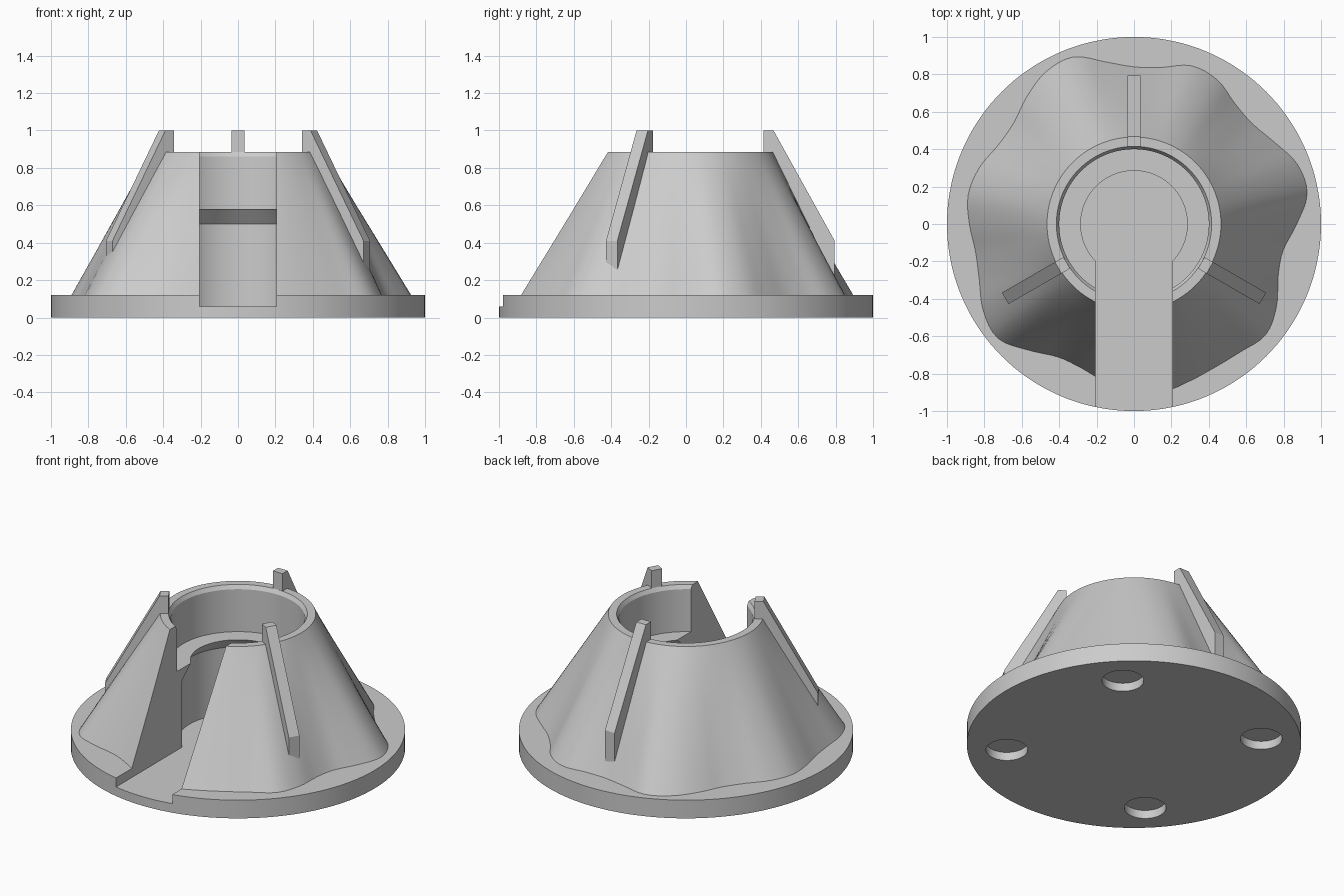
import bpy
import bmesh
import math
from mathutils import Matrix

cube = bpy.data.objects.get("Cube")
if cube:
    bpy.data.objects.remove(cube, do_unlink=True)

grey = bpy.data.materials.new("plain grey")
grey.use_nodes = True
grey.diffuse_color = (0.6, 0.6, 0.6, 1)
grey.node_tree.nodes["Principled BSDF"].inputs["Base Color"].default_value = (0.6, 0.6, 0.6, 1)

SEGMENTS = 144
BASE_TOP, BODY_TOP, FLOOR = 0.12, 0.885, 0.06
RIM = 0.465


def make(name, bm):
    bmesh.ops.recalc_face_normals(bm, faces=bm.faces)
    mesh = bpy.data.meshes.new(name)
    bm.to_mesh(mesh)
    bm.free()
    mesh.materials.append(grey)
    obj = bpy.data.objects.new(name, mesh)
    bpy.context.collection.objects.link(obj)
    return obj


def loft(name, rings):
    """Skin closed rings of points and cap both ends."""
    bm = bmesh.new()
    loops = [[bm.verts.new(p) for p in ring] for ring in rings]
    n = len(loops[0])
    for low, high in zip(loops, loops[1:]):
        for i in range(n):
            j = (i + 1) % n
            bm.faces.new((low[i], low[j], high[j], high[i]))
    bm.faces.new(loops[0][::-1])
    bm.faces.new(loops[-1])
    return make(name, bm)


def ring(radius, z, x=0, y=0, n=SEGMENTS):
    """Ring whose radius is a number or a function of the turn fraction."""
    pts = []
    for i in range(n):
        r = radius(i / n) if callable(radius) else radius
        a = math.tau * i / n
        pts.append((x + r * math.cos(a), y + r * math.sin(a), z))
    return pts


def cut(target, cutters):
    bpy.context.view_layer.objects.active = target
    for cutter in cutters:
        mod = target.modifiers.new("cut", "BOOLEAN")
        mod.operation = "DIFFERENCE"
        mod.solver = "EXACT"
        mod.object = cutter
        bpy.ops.object.modifier_apply(modifier=mod.name)


# Wavy foot outline: radius in hundredths at even steps round the circle
WAVE = [87, 94, 93, 87, 83, 84, 89, 90, 85, 84, 88, 95, 94, 89, 84, 84, 88, 90,
        88, 86, 88, 93, 95, 88, 82, 82, 86, 90, 91, 89, 88, 89, 92, 88, 82, 81]


def foot_radius(turn):
    """Smooth periodic curve through the outline radii."""
    n = len(WAVE)
    k = int(turn * n)
    t = turn * n - k
    a, b, c, d = (WAVE[(k + o) % n] / 100 for o in (-1, 0, 1, 2))
    return b + t / 2 * (c - a + t * (2 * a - 5 * b + 4 * c - d + t * (3 * (b - c) + d - a)))


# Base plate and the flared body
base = loft("base_plate", [ring(1, 0), ring(1, BASE_TOP)])
ROWS = 10
body = loft("flared_body", [
    ring(lambda turn, f=i / ROWS: foot_radius(turn) * (1 - f) + RIM * f,
         BASE_TOP + (BODY_TOP - BASE_TOP) * i / ROWS)
    for i in range(ROWS + 1)])

# Stepped bore: wide chamber, tapered ledge, upper cup, chamfered mouth
bore = loft("bore_cutter", [ring(r, z) for r, z in [
    (0.355, FLOOR), (0.355, 0.5), (0.285, 0.58), (0.4, 0.58),
    (0.4, 0.86), (0.415, BODY_TOP), (0.415, 1.1)]])

# Front slot
bm = bmesh.new()
bmesh.ops.create_cube(bm, size=1, matrix=Matrix.Translation((0, -0.6, FLOOR + 0.6))
                      @ Matrix.Diagonal((0.41, 1.2, 1.2, 1)))
slot = make("slot_cutter", bm)

# Four round pockets under the base
pockets = [loft("pocket_cutter", [ring(0.125, z, x, y, 48) for z in (-0.1, 0.055)])
           for x in (-0.54, 0.54) for y in (-0.54, 0.54)]

cut(body, [bore, slot])
cut(base, [bore, slot] + pockets)
for helper in [bore, slot] + pockets:
    bpy.data.objects.remove(helper, do_unlink=True)

# Three ribs round the body, one at the back
RIB = [(0.415, 1), (0.468, 1), (0.795, 0.41), (0.795, 0.13), (0.6, 0.13), (0.415, 0.8)]
ribs = []
for name, angle in (("back_rib", 90), ("right_rib", 210), ("left_rib", 330)):
    rib = loft(name, [[(r, side, z) for r, z in RIB] for side in (-0.035, 0.035)])
    rib.data.transform(Matrix.Rotation(math.radians(angle), 4, "Z"))
    ribs.append(rib)

# Smooth the curved parts, keeping their edges sharp
bpy.ops.object.select_all(action="DESELECT")
for obj in (base, body):
    obj.select_set(True)
bpy.context.view_layer.objects.active = body
bpy.ops.object.shade_smooth_by_angle(angle=math.radians(28))
